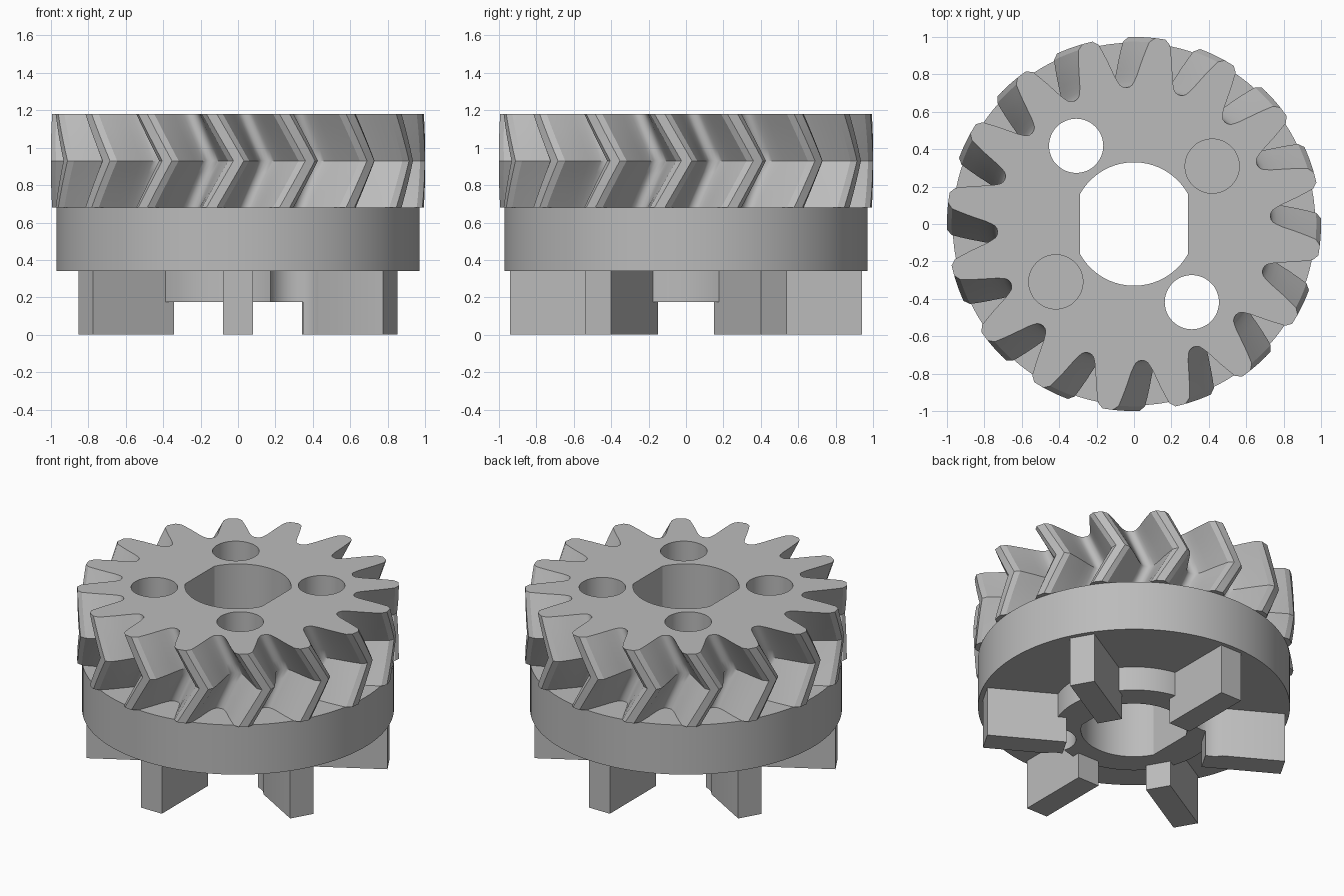
import bpy, bmesh
from math import radians, degrees, cos, sin, acos

cube = bpy.data.objects.get("Cube")
if cube:
    bpy.data.objects.remove(cube, do_unlink=True)

steel = bpy.data.materials.new("brushed_grey_steel")
steel.use_nodes = True
GREY = (0.5, 0.5, 0.5, 1)
steel.diffuse_color = GREY
steel.node_tree.nodes["Principled BSDF"].inputs["Base Color"].default_value = GREY


def polar(r, deg):
    return (r * cos(radians(deg)), r * sin(radians(deg)))


def circle(r, centre=(0, 0), n=96):
    return [(centre[0] + x, centre[1] + y)
            for x, y in (polar(r, 360 * i / n) for i in range(n))]


def prism(name, outline, levels):
    """Stack an outline through (z, twist in degrees) levels and cap it."""
    bm = bmesh.new()
    rings = []
    for z, twist in levels:
        c, s = polar(1, twist)
        rings.append([bm.verts.new((x * c - y * s, x * s + y * c, z))
                      for x, y in outline])
    n = len(outline)
    for low, high in zip(rings, rings[1:]):
        for i in range(n):
            j = (i + 1) % n
            bm.faces.new((low[i], low[j], high[j], high[i]))
    bm.faces.new(rings[0][::-1])
    bm.faces.new(rings[-1])
    bmesh.ops.recalc_face_normals(bm, faces=bm.faces)
    mesh = bpy.data.meshes.new(name)
    bm.to_mesh(mesh)
    bm.free()
    obj = bpy.data.objects.new(name, mesh)
    bpy.context.collection.objects.link(obj)
    mesh.materials.append(steel)
    return obj


def finish(obj, cutters):
    """Drill the part, then smooth its curved faces."""
    bpy.ops.object.select_all(action='DESELECT')
    obj.select_set(True)
    bpy.context.view_layer.objects.active = obj
    for cutter in cutters:
        mod = obj.modifiers.new("drill", 'BOOLEAN')
        mod.operation = 'DIFFERENCE'
        mod.solver = 'EXACT'
        mod.object = cutter
        bpy.ops.object.modifier_apply(modifier=mod.name)
    bpy.ops.object.shade_smooth_by_angle(angle=radians(30))


PRONG_TOP, RING_LOW, DISC_TOP, GEAR_TOP = 0.34, 0.175, 0.68, 1.18
TEETH, FIRST_TOOTH, TWIST = 16, 14.4, 8.3

# Herringbone gear: half a tooth as (angle from tooth centre, radius)
half = [(1.6, 1.0), (3.3, 0.975), (4.2, 0.93), (5.2, 0.88), (6.2, 0.83),
        (7.1, 0.79), (8.0, 0.762), (8.8, 0.744), (9.8, 0.734)]
tooth = [(-a, r) for a, r in reversed(half)] + half + [(11.25, 0.73)]
outline = [polar(r, FIRST_TOOTH + k * 360 / TEETH + a)
           for k in range(TEETH) for a, r in tooth]
STEPS = 8
levels = [(DISC_TOP + (GEAR_TOP - DISC_TOP) * i / STEPS,
           TWIST * (1 - abs(2 * i / STEPS - 1))) for i in range(STEPS + 1)]
gear = prism("herringbone_gear", outline, levels)

# Plain disc and the hub ring under it
disc = prism("disc", circle(0.97, n=128), [(PRONG_TOP, 0), (DISC_TOP, 0)])
ring = prism("hub_ring", circle(0.5), [(RING_LOW, 0), (PRONG_TOP, 0)])

# Six radial coupling prongs
bar = [(0.44, -0.08), (0.94, -0.08), (0.94, 0.08), (0.44, 0.08)]
prongs = [prism(f"prong_{k + 1}", bar,
                [(0, 30 + 60 * k), (PRONG_TOP, 30 + 60 * k)])
          for k in range(6)]

# Cutters: bore with two flats, two through holes, two blind holes
BORE, FLAT = 0.33, 0.29
start = degrees(acos(FLAT / BORE))
arc = [start + (180 - 2 * start) * i / 32 for i in range(33)]
bore = prism("bore_cutter", [polar(BORE, a + turn) for turn in (0, 180) for a in arc],
             [(-0.1, 0), (1.3, 0)])
holes = [prism(f"hole_cutter_{k + 1}", circle(0.145, polar(0.52, 36.5 + 90 * k), 48),
               [(-0.1, 0), (1.3, 0)]) for k in range(4)]
through = holes[1::2]

finish(gear, [bore] + holes)
finish(disc, [bore] + through)
finish(ring, [bore] + through)
for prong in prongs:
    finish(prong, through)

for cutter in [bore] + holes:
    bpy.data.objects.remove(cutter, do_unlink=True)
